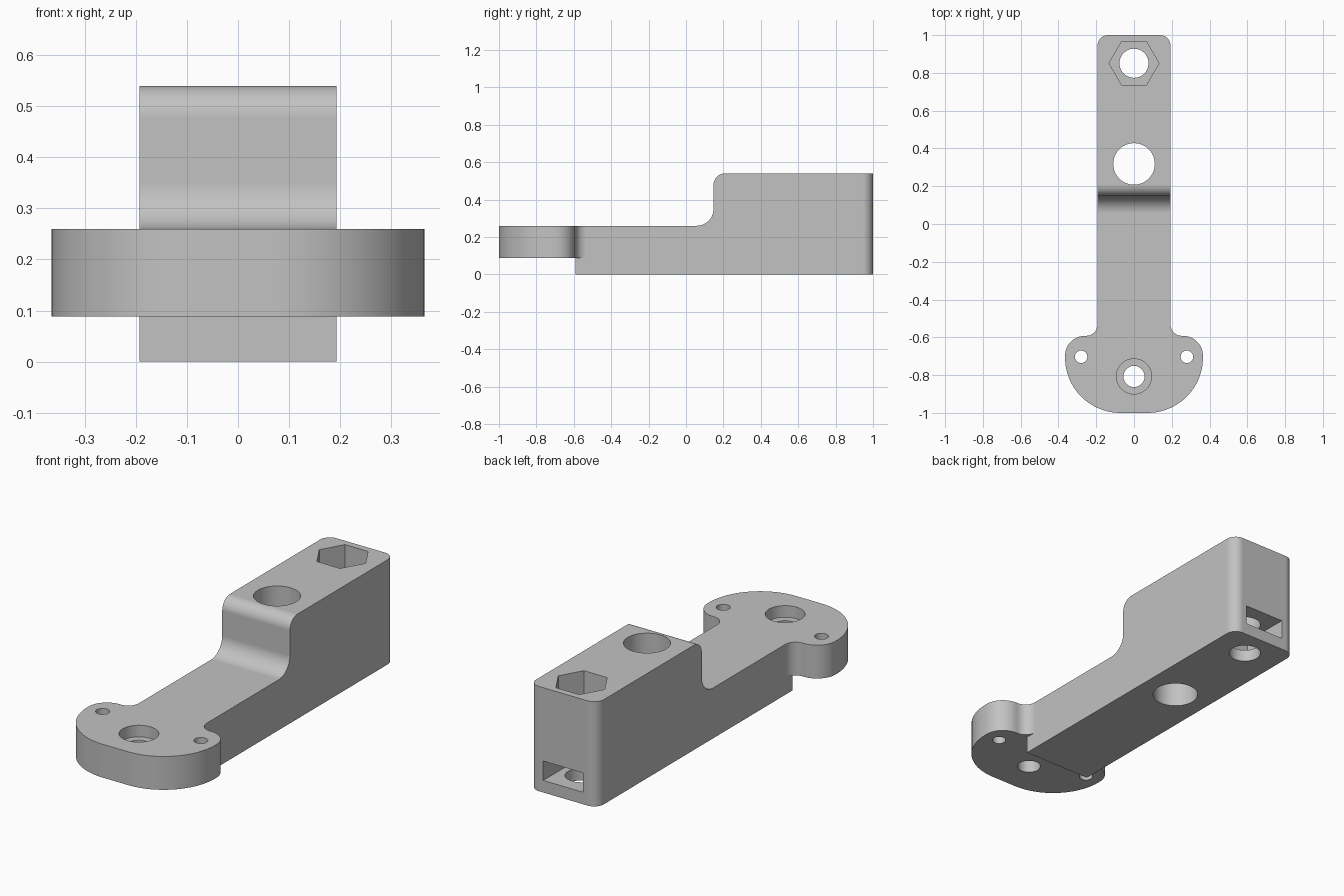
import bpy, bmesh
from math import cos, sin, pi, radians
from mathutils import Vector

cube = bpy.data.objects.get("Cube")
if cube:
    bpy.data.objects.remove(cube, do_unlink=True)

grey = bpy.data.materials.new("plain grey")
grey.use_nodes = True
colour = (0.54, 0.54, 0.54, 1)
grey.diffuse_color = colour
grey.node_tree.nodes["Principled BSDF"].inputs["Base Color"].default_value = colour

HALF = 0.193     # half width of the arm
DECK = 0.26      # top of the low part
TOP = 0.54       # top of the tall part


def arc(cx, cy, r, start, end, steps=10):
    angles = [radians(start + (end - start) * i / steps) for i in range(steps + 1)]
    return [(cx + r * cos(a), cy + r * sin(a)) for a in angles]


def extrude(name, points, offset, round_back=0):
    """Sweep a closed loop of 3D points along an offset."""
    bm = bmesh.new()
    face = bm.faces.new([bm.verts.new(p) for p in points])
    swept = bmesh.ops.extrude_face_region(bm, geom=[face])["geom"]
    bmesh.ops.translate(bm, vec=Vector(offset),
                        verts=[v for v in swept if isinstance(v, bmesh.types.BMVert)])
    if round_back:
        edges = [e for e in bm.edges if all(v.co.y > 0.99 for v in e.verts)
                 and abs(e.verts[0].co.x - e.verts[1].co.x) < 0.01]
        bmesh.ops.bevel(bm, geom=edges, offset=round_back, segments=10,
                        profile=0.5, affect='EDGES')
    bmesh.ops.recalc_face_normals(bm, faces=bm.faces)
    mesh = bpy.data.meshes.new(name)
    bm.to_mesh(mesh)
    bm.free()
    mesh.materials.append(grey)
    obj = bpy.data.objects.new(name, mesh)
    bpy.context.collection.objects.link(obj)
    return obj


def prism(name, x, y, r, low, high, sides=56):
    """Upright prism or cylinder used as a cutter."""
    loop = arc(x, y, r, 0, 360, sides)[:-1]
    return extrude(name, [(px, py, low) for px, py in loop], (0, 0, high - low))


def combine(target, tool, operation):
    tool.hide_render = True
    mod = target.modifiers.new(operation.lower(), 'BOOLEAN')
    mod.operation = operation
    mod.solver = 'EXACT'
    mod.object = tool
    bpy.context.view_layer.objects.active = target
    bpy.ops.object.modifier_apply(modifier=mod.name)
    bpy.data.objects.remove(tool, do_unlink=True)


# Stepped arm, drawn from the side, with rounded rear corners
side = [(-0.592, 0), (1, 0), (1, TOP)]
side += arc(0.209, TOP - 0.062, 0.062, 90, 180)
side += arc(0.057, DECK + 0.09, 0.09, 0, -90)
side += [(-0.592, DECK)]
arm = extrude("lever_arm", [(-HALF, y, z) for y, z in side], (2 * HALF, 0, 0), 0.055)

# Mounting plate with two ears, drawn as one half and mirrored
half = arc(0.072, -0.707, 0.293, -90, 0, 20)
half += arc(0.26, -0.697, 0.105, 0, 90, 14)
half += arc(HALF + 0.06, -0.532, 0.06, -90, -180)
outline = half + [(-x, y) for x, y in reversed(half)]
plate = extrude("ear_plate", [(x, y, 0.088) for x, y in outline], (0, 0, DECK - 0.088))
combine(arm, plate, 'UNION')

# Through holes, counterbore and hexagonal pocket
cutters = [
    prism("small_hole_left", 0.28, -0.703, 0.033, -0.1, 0.7, 32),
    prism("small_hole_right", -0.28, -0.703, 0.033, -0.1, 0.7, 32),
    prism("pivot_hole", 0, -0.807, 0.056, -0.1, 0.7),
    prism("pivot_counterbore", 0, -0.807, 0.093, 0.2, 0.7),
    prism("large_hole", 0, 0.318, 0.11, -0.1, 0.7),
    prism("bolt_hole", 0, 0.851, 0.077, -0.1, 0.7),
    prism("hex_pocket", 0, 0.851, 0.132, 0.3, 0.7, 6),
]

# Nut slot opening through the back face
slot = [(-0.114, 1.1), (-0.114, 0.736), (0.114, 0.736), (0.114, 1.1)]
cutters.append(extrude("nut_slot", [(x, y, 0.062) for x, y in slot], (0, 0, 0.1)))
for cutter in cutters:
    combine(arm, cutter, 'DIFFERENCE')

# Smooth curved walls, crisp edges
bpy.ops.object.select_all(action='DESELECT')
arm.select_set(True)
bpy.context.view_layer.objects.active = arm
bpy.ops.object.shade_smooth_by_angle(angle=radians(30))
weighted = arm.modifiers.new("weighted normals", 'WEIGHTED_NORMAL')
weighted.keep_sharp = True
